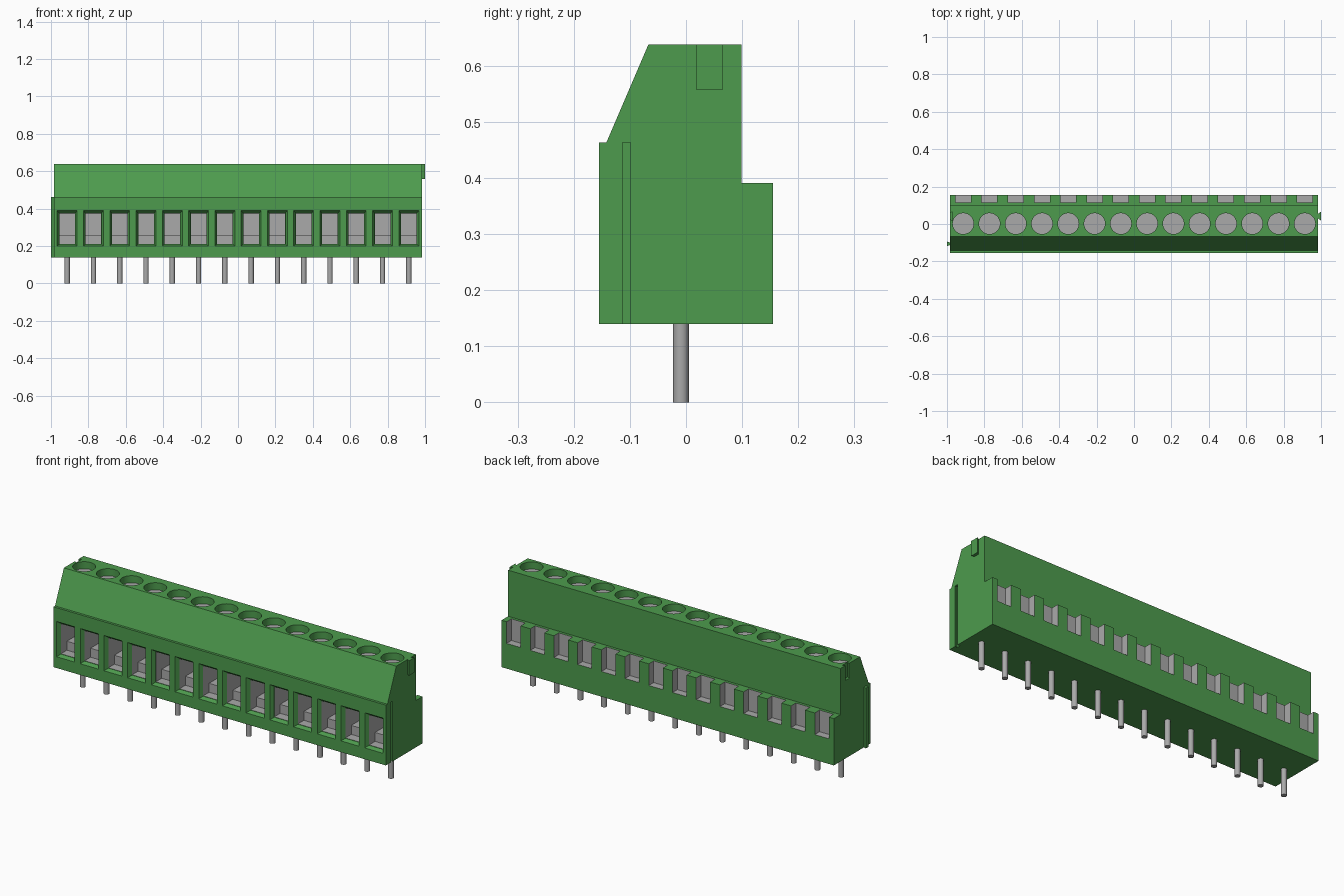
import bpy, bmesh, math
from mathutils import Matrix

old = bpy.data.objects.get("Cube")
if old:
    bpy.data.objects.remove(old, do_unlink=True)

POLES, PITCH, HALF = 14, 0.1405, 0.985
XS = [(i - (POLES - 1) / 2) * PITCH for i in range(POLES)]


def material(name, rgb):
    m = bpy.data.materials.new(name)
    m.use_nodes = True
    m.diffuse_color = (*rgb, 1)
    m.node_tree.nodes["Principled BSDF"].inputs["Base Color"].default_value = (*rgb, 1)
    return m


GREEN = material("green_plastic", (0.075, 0.33, 0.075))
GREY = material("grey_metal", (0.40, 0.40, 0.40))


def loft(bm, ring_a, ring_b, mat=0):
    """Closed solid between two matching rings of points."""
    a = [bm.verts.new(p) for p in ring_a]
    b = [bm.verts.new(p) for p in ring_b]
    n = len(a)
    faces = [bm.faces.new(a), bm.faces.new(b[::-1])]
    for i in range(n):
        faces.append(bm.faces.new((a[i], b[i], b[(i + 1) % n], a[(i + 1) % n])))
    for f in faces:
        f.material_index = mat


def prism_x(bm, profile, x0, x1, mat=0):
    """Side profile of (y, z) points extruded along x."""
    loft(bm, [(x0, y, z) for y, z in profile], [(x1, y, z) for y, z in profile], mat)


def box(bm, x, w, y0, y1, z0, z1, mat=0):
    prism_x(bm, [(y0, z0), (y1, z0), (y1, z1), (y0, z1)], x - w / 2, x + w / 2, mat)


def cylinder(bm, x, y, r, z0, z1, seg):
    return bmesh.ops.create_cone(
        bm, cap_ends=True, segments=seg, radius1=r, radius2=r, depth=z1 - z0,
        matrix=Matrix.Translation((x, y, (z0 + z1) / 2)))["verts"]


def dovetail(bm, x_in, x_out, y, w, z0, z1):
    """Key that is narrow at x_in and wide at x_out."""
    n = w * 0.28
    ring = [(x_in, y - n), (x_out, y - w / 2), (x_out, y + w / 2), (x_in, y + n)]
    loft(bm, [(*p, z0) for p in ring], [(*p, z1) for p in ring])


def finish(bm, name, mats=(GREEN, GREY)):
    bmesh.ops.recalc_face_normals(bm, faces=bm.faces[:])
    me = bpy.data.meshes.new(name)
    bm.to_mesh(me)
    bm.free()
    ob = bpy.data.objects.new(name, me)
    bpy.context.collection.objects.link(ob)
    for m in mats:
        me.materials.append(m)
    return ob


def activate(ob):
    bpy.ops.object.select_all(action="DESELECT")
    ob.select_set(True)
    bpy.context.view_layer.objects.active = ob


def cut(ob, cutter):
    cutter.hide_render = True
    mod = ob.modifiers.new("cut", "BOOLEAN")
    mod.operation, mod.solver, mod.object = "DIFFERENCE", "EXACT", cutter
    mod.material_mode = "TRANSFER"
    activate(ob)
    bpy.ops.object.modifier_apply(modifier=mod.name)
    bpy.data.objects.remove(cutter, do_unlink=True)


# Housing: stepped side profile
bm = bmesh.new()
prism_x(bm, [(-0.155, 0.14), (0.155, 0.14), (0.155, 0.391), (0.099, 0.391),
             (0.099, 0.638), (-0.067, 0.638), (-0.142, 0.463), (-0.155, 0.463)],
        -HALF, HALF)
housing = finish(bm, "housing")

# Tapered wire mouths, screw holes and end grooves
bm = bmesh.new()


def mouth(x, y, w, z0, z1):
    return [(x - w, y, z0), (x + w, y, z0), (x + w, y, z1), (x - w, y, z1)]


for x in XS:
    loft(bm, mouth(x, -0.156, 0.054, 0.20, 0.39), mouth(x, -0.135, 0.042, 0.21, 0.375))
    for v in cylinder(bm, x, 0.002, 0.056, 0.60, 0.66, 40):
        for f in v.link_faces:
            if len(f.verts) > 4 and f.calc_center_median().z < 0.61:
                f.material_index = 1
dovetail(bm, HALF + 0.001, HALF - 0.014, -0.106, 0.025, 0.13, 0.463)
dovetail(bm, -HALF - 0.001, -HALF + 0.014, 0.042, 0.048, 0.558, 0.65)
cut(housing, finish(bm, "mouth_cutter"))

# Metal lined chambers with a raised step, and rear test notches
bm = bmesh.new()
for x in XS:
    prism_x(bm, [(-0.138, 0.212), (-0.085, 0.212), (-0.085, 0.26), (0.06, 0.26),
                 (0.06, 0.373), (-0.138, 0.373)], x - 0.0415, x + 0.0415, 1)
    box(bm, x, 0.083, 0.114, 0.17, 0.275, 0.41, 1)
cut(housing, finish(bm, "chamber_cutter"))
activate(housing)
bpy.ops.object.shade_smooth_by_angle(angle=math.radians(30))

# Interlocking keys on the two ends
bm = bmesh.new()
dovetail(bm, -HALF, -1.0, -0.106, 0.025, 0.14, 0.463)
finish(bm, "right_end_rib", (GREEN,))
bm = bmesh.new()
dovetail(bm, HALF, 1.0, 0.042, 0.048, 0.558, 0.638)
finish(bm, "left_end_tab", (GREEN,))

# Solder pins
bm = bmesh.new()
for x in XS:
    cylinder(bm, x, -0.009, 0.014, 0, 0.145, 24)
pins = finish(bm, "solder_pins", (GREY,))
activate(pins)
bpy.ops.object.shade_smooth_by_angle(angle=math.radians(30))
